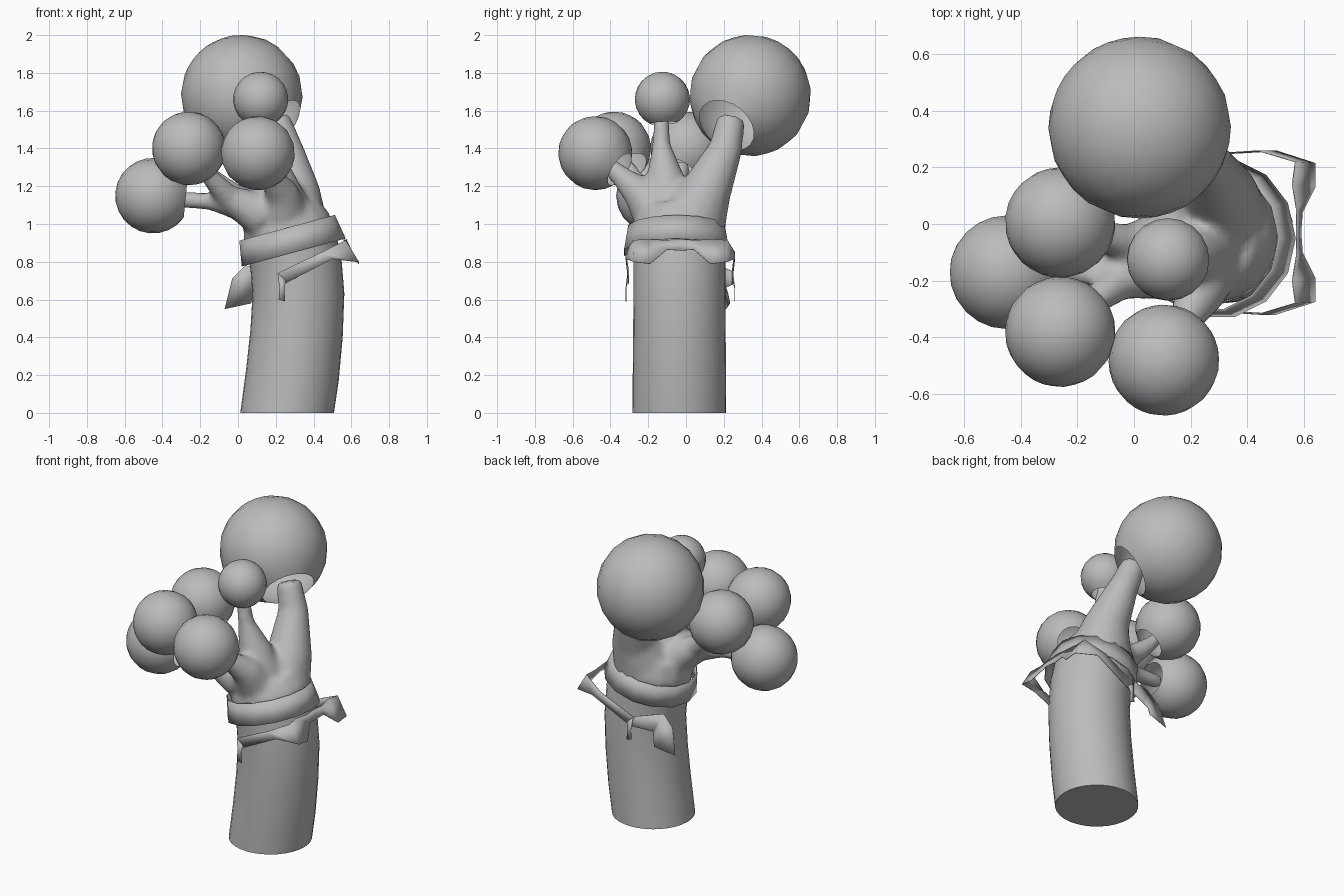
import bpy, bmesh, math
from mathutils import Vector, Matrix

cube = bpy.data.objects.get("Cube")
if cube:
    bpy.data.objects.remove(cube)

mat = bpy.data.materials.new("plain grey")
mat.use_nodes = True
GREY = (0.5, 0.5, 0.5, 1)
mat.diffuse_color = GREY
mat.node_tree.nodes["Principled BSDF"].inputs["Base Color"].default_value = GREY
UP = Vector((0, 0, 1))


def finish(name, bm, angle=40):
    mesh = bpy.data.meshes.new(name)
    bm.to_mesh(mesh)
    bm.free()
    mesh.materials.append(mat)
    ob = bpy.data.objects.new(name, mesh)
    bpy.context.collection.objects.link(ob)
    bpy.ops.object.select_all(action='DESELECT')
    ob.select_set(True)
    bpy.context.view_layer.objects.active = ob
    bpy.ops.object.shade_smooth_by_angle(angle=math.radians(angle))
    return ob


def loft(bm, path, sides, caps=True):
    """Tube through (x, y, z, radius) points."""
    pts = [Vector(p[:3]) for p in path]
    rings = []
    for i, p in enumerate(pts):
        d = pts[min(i + 1, len(pts) - 1)] - pts[max(i - 1, 0)]
        if p.z == 0:
            d = UP
        q = UP.rotation_difference(d.normalized())
        ring = []
        for k in range(sides):
            a = math.tau * k / sides
            ring.append(bm.verts.new(p + q @ Vector((math.cos(a), math.sin(a), 0)) * path[i][3]))
        rings.append(ring)
    for a, b in zip(rings, rings[1:]):
        for k in range(sides):
            n = (k + 1) % sides
            bm.faces.new((a[k], a[n], b[n], b[k]))
    if caps:
        bm.faces.new(rings[0][::-1])
        bm.faces.new(rings[-1])


def ribbon(name, pairs, mirror=False):
    """Thin strip between two edges, given as (upper, lower) point pairs."""
    bm = bmesh.new()
    for side in ((1, -1) if mirror else (1,)):
        prev = None
        for pair in pairs:
            row = [bm.verts.new((x, y * side - 0.03, z)) for x, y, z in pair]
            if prev:
                bm.faces.new((prev[0], prev[1], row[1], row[0])[::side])
            prev = row
    bmesh.ops.remove_doubles(bm, verts=bm.verts, dist=0.001)
    bmesh.ops.recalc_face_normals(bm, faces=bm.faces)
    ob = finish(name, bm, 30)
    mod = ob.modifiers.new("thickness", 'SOLIDIFY')
    mod.thickness = 0.004
    return ob


# Trunk
bm = bmesh.new()
loft(bm, [(.26, -.035, 0, .248), (.288, -.035, .2, .247), (.31, -.035, .42, .245),
          (.32, -.035, .63, .243), (.306, -.035, .8, .243), (.275, -.04, .93, .24)], 32)
finish("trunk", bm)

# Crown: overlapping limbs fused into one smooth body
limbs = [
    [(.29, -.04, .88, .24), (.255, -.04, .99, .24), (.23, -.05, 1.08, .2)],
    [(.28, .02, 1.0, .2), (.3, .11, 1.18, .135), (.255, .21, 1.4, .09), (.2, .24, 1.56, .075)],
    [(.23, -.1, 1.05, .17), (.2, -.11, 1.25, .1), (.15, -.13, 1.42, .05), (.12, -.13, 1.6, .04)],
    [(.16, -.1, 1.05, .16), (0, -.15, 1.1, .08), (-.15, -.17, 1.12, .048), (-.34, -.17, 1.13, .042)],
    [(.12, -.15, 1.05, .12), (-.05, -.2, 1.14, .07), (-.15, -.28, 1.25, .048), (-.2, -.32, 1.32, .04)],
    [(.12, -.06, 1.05, .12), (-.03, -.07, 1.15, .07), (-.14, -.03, 1.25, .048), (-.2, -.02, 1.32, .04)],
    [(.24, -.15, 1.05, .14), (.23, -.25, 1.17, .09), (.18, -.34, 1.25, .058), (.13, -.42, 1.32, .045)],
]
bm = bmesh.new()
for limb in limbs:
    loft(bm, limb, 16)
crown = finish("branches", bm, 180)
remesh = crown.modifiers.new("fuse", 'REMESH')
remesh.mode = 'VOXEL'
remesh.voxel_size = 0.016
remesh.use_smooth_shade = True
smooth = crown.modifiers.new("soften", 'SMOOTH')
smooth.factor = 0.5
smooth.iterations = 14

# Foliage balls: open where the branch enters (centre, radius, opening direction)
balls = {
    "foliage_top": ((.02, .34, 1.68), .322, (.7, -.45, -.57)),
    "foliage_small": ((.12, -.125, 1.66), .146, (.1, .05, -1)),
    "foliage_front": ((.105, -.48, 1.375), .196, (.4, .75, -.5)),
    "foliage_front_right": ((-.26, -.38, 1.4), .195, (.6, .5, -.6)),
    "foliage_back_right": ((-.26, .005, 1.4), .195, (.6, -.3, -.7)),
    "foliage_right": ((-.45, -.17, 1.15), .2, (1, 0, -.1)),
}
for name, (centre, radius, mouth) in balls.items():
    bm = bmesh.new()
    bmesh.ops.create_uvsphere(bm, u_segments=20, v_segments=12, radius=radius)
    cap = [v for v in bm.verts if v.co.z < -radius * 0.9]
    bmesh.ops.delete(bm, geom=cap, context='VERTS')
    q = (-UP).rotation_difference(Vector(mouth).normalized())
    bm.transform(Matrix.Translation(centre) @ q.to_matrix().to_4x4())
    finish(name, bm, 60)

# Band round the trunk
bm = bmesh.new()
loft(bm, [(.295, -.05, .85, .285), (.26, -.05, .98, .262)], 14, caps=False)
band = finish("band", bm, 30)
band.modifiers.new("thickness", 'SOLIDIFY').thickness = 0.006

# Bow, with its strips and hanging ends on both sides
ribbon("bow", [((.575, 0, .92), (.59, 0, .86)), ((.575, .08, .915), (.595, .07, .865)),
               ((.56, .17, .92), (.64, .16, .79)), ((.57, .25, .915), (.64, .245, .8)),
               ((.44, .29, .85), (.5, .29, .815)), ((.21, .275, .74), (.24, .275, .68))], True)
ribbon("bow_end", [((.21, .28, .74), (.255, .28, .7)), ((.22, .29, .66), (.245, .29, .66)),
                   ((.215, .29, .6), (.25, .29, .59))], True)

# Loose tail at the back
ribbon("back_tail", [((.2, .275, .75), (.24, .275, .68)), ((.04, .2, .78), (.1, .23, .66)),
                     ((-.03, .21, .71), (.08, .25, .63)), ((-.07, .24, .55), (.07, .26, .58))])
